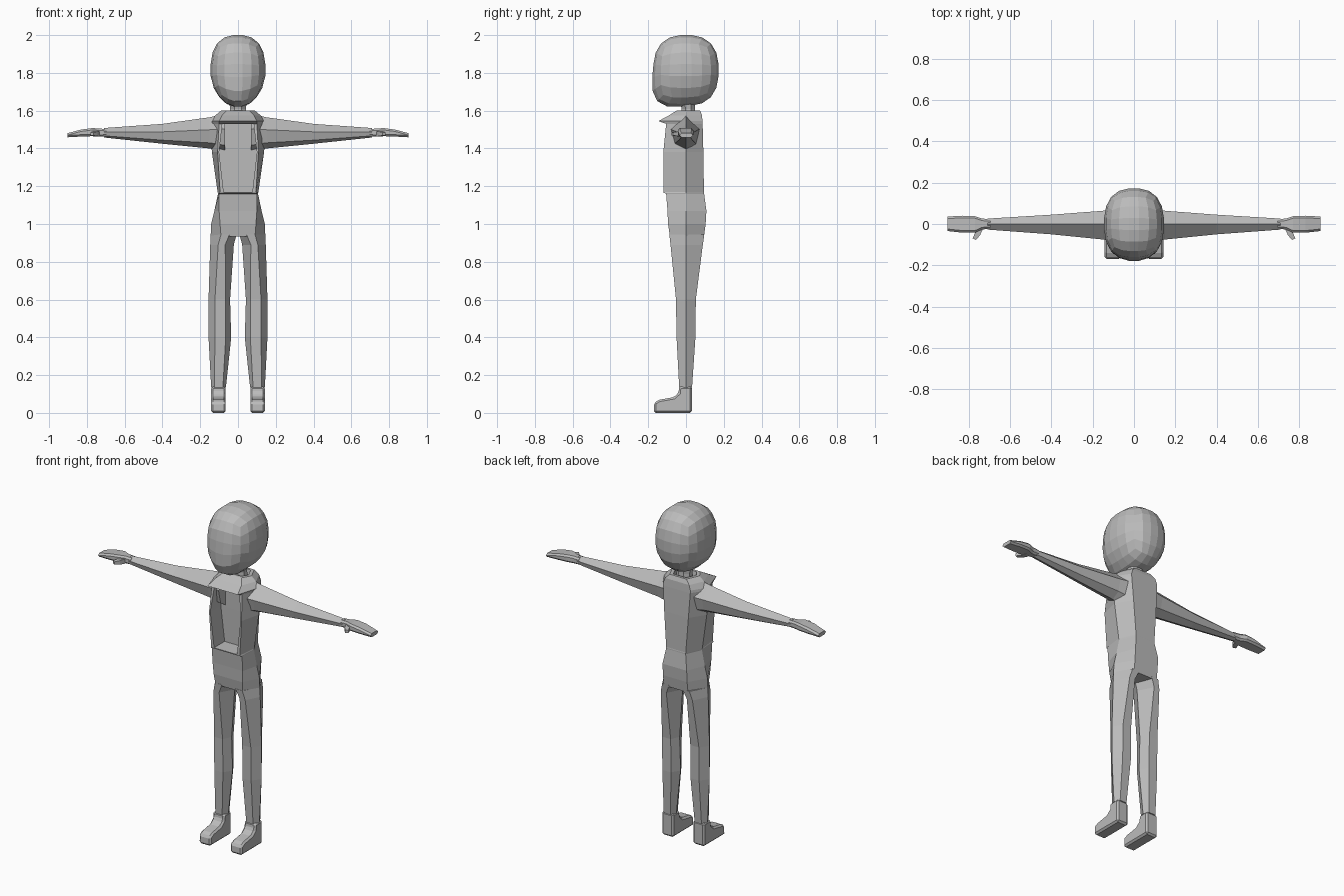
import bpy, bmesh, math
from mathutils import Vector

if "Cube" in bpy.data.objects:
    bpy.data.objects.remove(bpy.data.objects["Cube"])

grey = bpy.data.materials.new("plain grey")
grey.diffuse_color = (0.5, 0.5, 0.5, 1)
grey.use_nodes = True
grey.node_tree.nodes["Principled BSDF"].inputs["Base Color"].default_value = grey.diffuse_color


def finish(name, bm, mirror=False, bevel=0):
    bmesh.ops.recalc_face_normals(bm, faces=bm.faces)
    me = bpy.data.meshes.new(name)
    bm.to_mesh(me)
    bm.free()
    me.materials.append(grey)
    ob = bpy.data.objects.new(name, me)
    bpy.context.collection.objects.link(ob)
    if bevel:
        m = ob.modifiers.new("bevel", 'BEVEL')
        m.width, m.segments = bevel, 1
    if mirror:
        m = ob.modifiers.new("mirror", 'MIRROR')
        m.use_mirror_merge = False
    return ob


def loft(name, rings, **kw):
    """Bridge equal-length rings with quads and cap both ends."""
    bm = bmesh.new()
    vs = [[bm.verts.new(p) for p in r] for r in rings]
    n = len(vs[0])
    for a, b in zip(vs, vs[1:]):
        for i in range(n):
            j = (i + 1) % n
            bm.faces.new((a[i], a[j], b[j], b[i]))
    bm.faces.new(vs[0])
    bm.faces.new(vs[-1])
    return finish(name, bm, **kw)


# head: rounded cube with the chin pulled forward and down
bm = bmesh.new()
bmesh.ops.create_cube(bm, size=2)
bmesh.ops.subdivide_edges(bm, edges=bm.edges[:], cuts=4, use_grid_fill=True)
for v in bm.verts:
    q = Vector([math.tan(c * math.pi / 4.6) for c in v.co])
    q /= sum(abs(c) ** 2.5 for c in q) ** (1 / 2.5)
    chin = max(0, -q.z) * max(0, -q.y) * (1 - 0.7 * abs(q.x))
    v.co = (q.x * 0.146 * (1 - 0.25 * max(0, -q.z - 0.3)),
            q.y * 0.174 - 0.04 * chin,
            1.815 + q.z * (0.187 if q.z > 0 else 0.19) - 0.04 * chin)
finish("head", bm)

# neck
def oval(rx, ry, cy, z, n=8):
    return [(rx * math.cos(math.tau * (i + .5) / n),
             cy + ry * math.sin(math.tau * (i + .5) / n), z) for i in range(n)]


loft("neck", [oval(.052, .042, .012, 1.55), oval(.045, .038, .012, 1.61),
              oval(.055, .045, .005, 1.67)])


# torso: every ring carries a front notch, which is open only in the chest recess
def torso_ring(z, fw, xs, bw, yf, yb, nw, depth=0):
    half = [(nw, yf + depth), (nw, yf), (fw, yf), (xs, 0.0), (bw, yb)]
    return ([(x, y, z) for x, y in half] +
            [(-x, y, z) for x, y in reversed(half)])


loft("torso", [
    torso_ring(.935, .09, .145, .08, -.085, .095, .03),
    torso_ring(1.0, .095, .142, .08, -.095, .104, .04),
    torso_ring(1.07, .10, .125, .08, -.098, .108, .06),
    torso_ring(1.16, .10, .106, .065, -.105, .096, .075),
    torso_ring(1.165, .10, .107, .065, -.118, .096, .075),
    torso_ring(1.17, .095, .108, .065, -.118, .095, .076),
    torso_ring(1.17, .095, .108, .065, -.118, .095, .076, .1),
    torso_ring(1.38, .108, .138, .08, -.12, .092, .1, .1),
    torso_ring(1.53, .10, .15, .09, -.105, .088, .083, .085),
    torso_ring(1.53, .10, .15, .09, -.105, .088, .083),
    torso_ring(1.545, .10, .145, .09, -.146, .087, .083),
    torso_ring(1.575, .085, .12, .08, -.09, .085, .06),
    torso_ring(1.6, .06, .09, .055, -.05, .075, .04),
    torso_ring(1.6, .045, .07, .042, -.035, .06, .03),
    torso_ring(1.57, .045, .06, .04, -.03, .055, .03)])


# arms: six sides with a ridge along the top
def arm_ring(x, yf, yb, zb, zt):
    h = zt - zb
    return [(x, .0, zt), (x, yf, zb + .6 * h), (x, yf * .75, zb + .18 * h),
            (x, .0, zb), (x, yb * .75, zb + .18 * h), (x, yb, zb + .6 * h)]


loft("arm", [arm_ring(.07, -.085, .075, 1.38, 1.585),
             arm_ring(.15, -.075, .064, 1.40, 1.565),
             arm_ring(.40, -.05, .045, 1.425, 1.53),
             arm_ring(.71, -.027, .026, 1.458, 1.508)], mirror=True)


# hands
def hand_ring(x, yf, yb, zb, zt):
    c = .01
    return [(x, yf, zb + c), (x, yf + c, zb), (x, yb - c, zb), (x, yb, zb + c),
            (x, yb, zt - c), (x, yb - c, zt), (x, yf + c, zt), (x, yf, zt - c)]


loft("hand", [hand_ring(.695, -.024, .024, 1.463, 1.503),
              hand_ring(.735, -.026, .026, 1.462, 1.505),
              hand_ring(.77, -.042, .038, 1.465, 1.508),
              hand_ring(.83, -.042, .04, 1.463, 1.5),
              hand_ring(.903, -.034, .036, 1.459, 1.481)], mirror=True)


def thumb_ring(x, y, r):
    return [(x + sx * r, y + sx * r * .5, 1.477 + sz * r)
            for sx, sz in ((-1, -1), (1, -1), (1, 1), (-1, 1))]


loft("thumb", [thumb_ring(.745, -.015, .014), thumb_ring(.757, -.048, .012),
               thumb_ring(.773, -.073, .008)], mirror=True)


# legs: six sides, flat at front and back
def leg_ring(z, xi, xo, yf, yb, fi, fo):
    return [(fi, yf, z), (fo, yf, z), (xo, 0, z), (fo, yb, z), (fi, yb, z), (xi, 0, z)]


loft("leg", [leg_ring(.135, .064, .142, -.036, .032, .08, .125),
             leg_ring(.40, .036, .156, -.05, .05, .065, .122),
             leg_ring(.60, .042, .156, -.053, .052, .065, .122),
             leg_ring(.89, .022, .147, -.082, .089, .068, .105),
             leg_ring(.945, .008, .144, -.088, .097, .045, .09)], mirror=True)

# boots: side profile extruded across the foot
profile = [(.031, 0), (.031, .14), (-.036, .14), (-.04, .105), (-.065, .083),
           (-.14, .07), (-.168, .055), (-.17, 0)]
loft("boot", [[(x, y, z) for y, z in profile] for x in (.065, .142)],
     mirror=True, bevel=.01)
